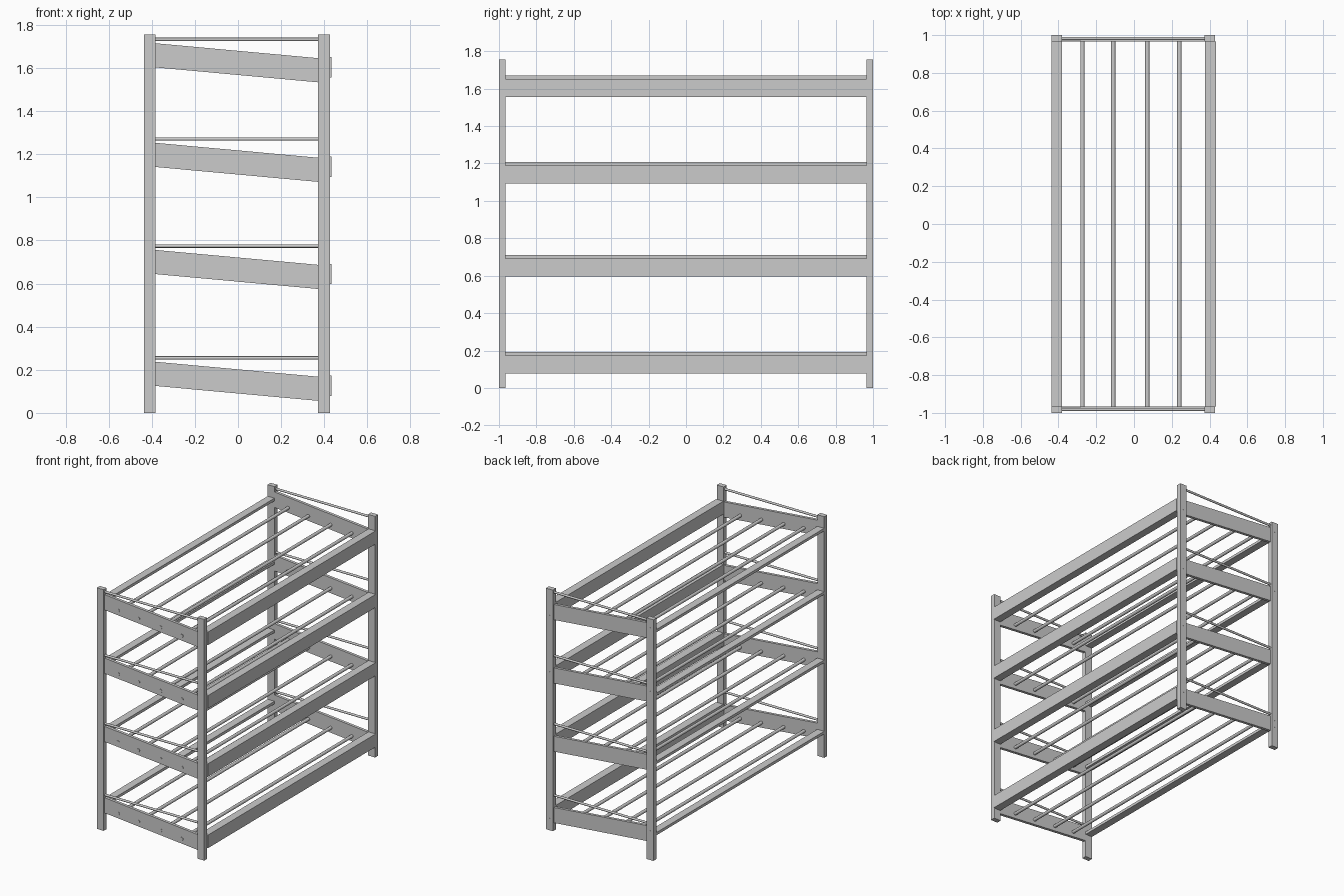
import bpy, bmesh, math
from mathutils import Vector

if "Cube" in bpy.data.objects:
    bpy.data.objects.remove(bpy.data.objects["Cube"])


def mesh_object(name, bm):
    bmesh.ops.recalc_face_normals(bm, faces=bm.faces)
    me = bpy.data.meshes.new(name)
    bm.to_mesh(me)
    bm.free()
    ob = bpy.data.objects.new(name, me)
    bpy.context.collection.objects.link(ob)
    return ob


def prism(name, outline, y0, y1):
    """Extrude an XZ outline from y0 to y1."""
    bm = bmesh.new()
    face = bm.faces.new([bm.verts.new((x, y0, z)) for x, z in outline])
    new = bmesh.ops.extrude_face_region(bm, geom=[face])["geom"]
    bmesh.ops.translate(bm, vec=(0, y1 - y0, 0),
                        verts=[v for v in new if isinstance(v, bmesh.types.BMVert)])
    return mesh_object(name, bm)


def box(name, x0, x1, y0, y1, z0, z1):
    return prism(name, [(x0, z0), (x1, z0), (x1, z1), (x0, z1)], y0, y1)


def rod(name, a, b, r, sides=16):
    """Round bar between two points."""
    a, b = Vector(a), Vector(b)
    bm = bmesh.new()
    bmesh.ops.create_cone(bm, cap_ends=True, segments=sides, radius1=r, radius2=r,
                          depth=(b - a).length)
    ob = mesh_object(name, bm)
    ob.location = (a + b) / 2
    ob.rotation_euler = (b - a).to_track_quat('Z', 'Y').to_euler()
    for p in ob.data.polygons:
        p.use_smooth = len(p.vertices) == 4
    return ob


LEFT = (-0.437, -0.382)
RIGHT = (0.372, 0.428)
INNER = 0.965
LEVELS = (0.193, 0.712, 1.209, 1.671)   # top of the left rail on each shelf
ROD_X = (-0.273, -0.11, 0.07, 0.24)
SLOPE = -0.069 / 0.754

# Corner posts
for x0, x1 in (LEFT, RIGHT):
    for s in (-1, 1):
        y0, y1 = sorted((s * INNER, s * 1.0))
        box("corner_post", x0, x1, y0, y1, 0, 1.755)

for z in LEVELS:
    # Flat left rail and deep right rail
    box("left_rail", LEFT[0], LEFT[1], -INNER, INNER, z - 0.02, z)
    box("right_rail", 0.375, 0.433, -INNER, INNER, z - 0.115, z - 0.02)

    # Sloping end boards with a thin bar above each
    xa, xb = LEFT[1], RIGHT[0]
    top = z + 0.044
    low = top + SLOPE * (xb - xa)
    for s in (-1, 1):
        y0, y1 = sorted((s * 0.967, s * 0.988))
        prism("end_board", [(xa, top - 0.112), (xb, low - 0.112), (xb, low), (xa, top)], y0, y1)
        rod("end_bar", (xa - 0.01, s * 0.982, z + 0.062), (xb + 0.01, s * 0.982, z + 0.062), 0.008, 12)

    # Long shelf rods, ends showing through the front board
    for x in ROD_X:
        zr = top - 0.076 + SLOPE * (x - xa)
        rod("shelf_rod", (x, -0.991, zr), (x, 0.975, zr), 0.0115)

    # Screw heads on the back posts
    for x, zc in ((-0.41, z - 0.01), (0.40, z - 0.085)):
        for dz in (-0.025, 0.025):
            rod("screw_head", (x, 0.995, zc + dz), (x, 1.001, zc + dz), 0.006, 10)
